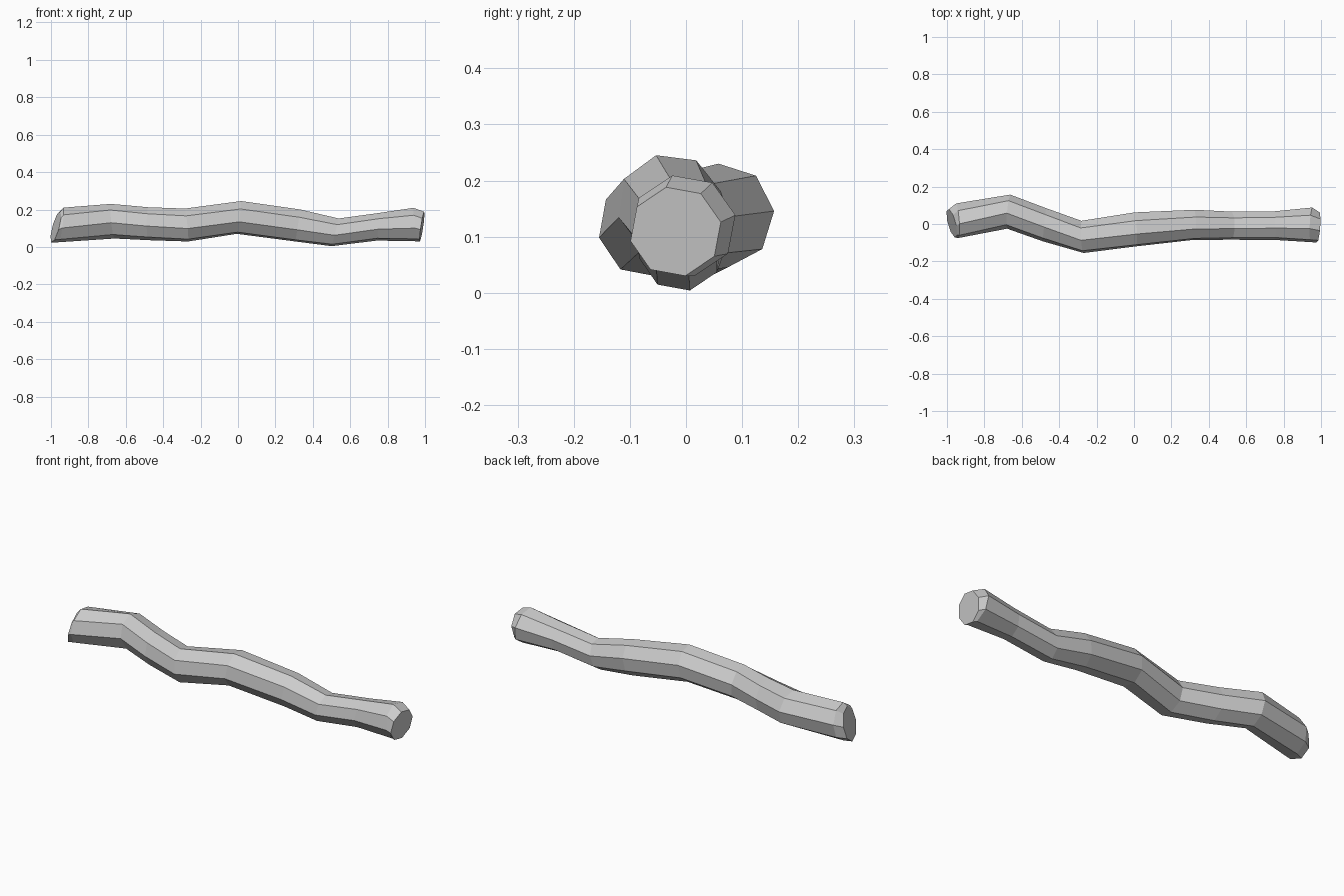
import bpy, bmesh, math

SIDES = 8
# stations: x, y min, y max, z min, z max, phase (deg), lean of x along y, along z
RINGS = [
    (-0.974, -0.072, 0.080, 0.024, 0.190, 10, -0.25, 0.26),   # left cut face
    (-0.945, -0.075, 0.110, 0.025, 0.210, 10, -0.08, 0.12),
    (-0.670, -0.025, 0.157, 0.045, 0.230, 5, 0.10, -0.10),
    (-0.480, -0.092, 0.085, 0.036, 0.212, 8, 0.10, 0.00),
    (-0.275, -0.155, 0.017, 0.029, 0.205, 12, -0.05, -0.10),
    (0.005, -0.120, 0.062, 0.070, 0.245, 15, -0.05, 0.12),
    (0.320, -0.085, 0.076, 0.029, 0.200, 15, 0.00, 0.15),
    (0.520, -0.084, 0.066, 0.004, 0.152, 12, 0.00, 0.25),
    (0.750, -0.085, 0.068, 0.034, 0.182, 10, 0.00, 0.10),
    (0.950, -0.097, 0.088, 0.030, 0.209, 12, 0.05, -0.12),
    (0.984, -0.099, 0.062, 0.030, 0.188, 12, 0.08, 0.15),     # right cut face
]


def ring_points(x, y0, y1, z0, z1, phase, lean_y, lean_z):
    """Octagon fitted to the station's extents, tilted along the path."""
    ang = [math.radians(phase) + math.tau * i / SIDES for i in range(SIDES)]
    k = max(math.cos(a) for a in ang)
    pts = []
    for a in ang:
        dy = math.cos(a) / k * (y1 - y0) / 2
        dz = math.sin(a) / k * (z1 - z0) / 2
        pts.append((x + lean_y * dy + lean_z * dz, (y0 + y1) / 2 + dy, (z0 + z1) / 2 + dz))
    return pts


# crooked stick lofted through the rings, closed with flat cut ends
bm = bmesh.new()
loops = [[bm.verts.new(p) for p in ring_points(*r)] for r in RINGS]
for a, b in zip(loops, loops[1:]):
    for i in range(SIDES):
        j = (i + 1) % SIDES
        bm.faces.new((a[i], a[j], b[j], b[i]))
bm.faces.new(loops[0])
bm.faces.new(loops[-1])
bmesh.ops.recalc_face_normals(bm, faces=bm.faces[:])

mesh = bpy.data.meshes.new("wooden_stick")
bm.to_mesh(mesh)
bm.free()
stick = bpy.data.objects.new("wooden_stick", mesh)
bpy.context.collection.objects.link(stick)
